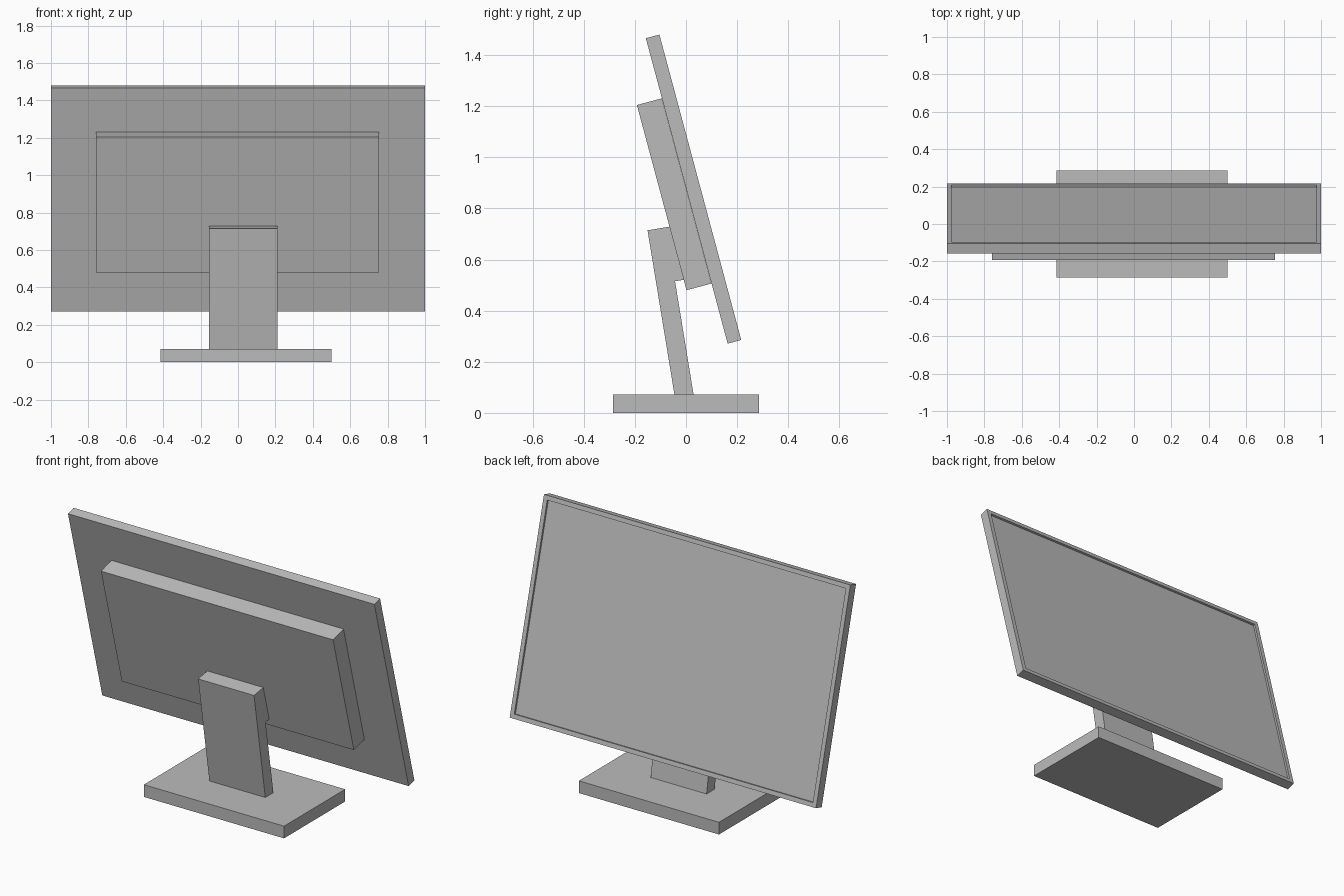
import bpy
import bmesh
from math import radians, sin, cos

cube = bpy.data.objects.get("Cube")
if cube:
    bpy.data.objects.remove(cube, do_unlink=True)

GREY = (0.5, 0.5, 0.5, 1)
grey = bpy.data.materials.new("plain_grey")
grey.use_nodes = True
grey.diffuse_color = GREY
grey.node_tree.nodes["Principled BSDF"].inputs["Base Color"].default_value = GREY


def prism(name, profile, x0, x1, origin=(0, 0), lean=0, recess=None):
    """Extrude a (depth, height) profile along x, leaning its top towards -y.
    recess = (rim, depth) sinks the largest +y face behind a rim."""
    c, s = cos(radians(lean)), sin(radians(lean))
    bm = bmesh.new()
    face = bm.faces.new([
        bm.verts.new((x0, origin[0] + t * c - h * s, origin[1] + t * s + h * c))
        for t, h in profile])
    out = bmesh.ops.extrude_face_region(bm, geom=[face])
    moved = [g for g in out["geom"] if isinstance(g, bmesh.types.BMVert)]
    bmesh.ops.translate(bm, verts=moved, vec=(x1 - x0, 0, 0))
    bmesh.ops.recalc_face_normals(bm, faces=bm.faces)
    if recess:
        rim, depth = recess
        bm.normal_update()
        front = max(bm.faces, key=lambda f: f.normal.y)
        # Step the face inwards, then push it straight back
        bmesh.ops.inset_region(bm, faces=[front], thickness=rim)
        out = bmesh.ops.extrude_face_region(bm, geom=[front])
        moved = [g for g in out["geom"] if isinstance(g, bmesh.types.BMVert)]
        bmesh.ops.translate(bm, verts=moved, vec=(0, -depth * c, -depth * s))
        if front.is_valid:
            bmesh.ops.delete(bm, geom=[front], context="FACES_ONLY")
        bmesh.ops.recalc_face_normals(bm, faces=bm.faces)
    mesh = bpy.data.meshes.new(name)
    bm.to_mesh(mesh)
    bm.free()
    mesh.materials.append(grey)
    obj = bpy.data.objects.new(name, mesh)
    bpy.context.collection.objects.link(obj)
    return obj


def rect(depth, height):
    return [(0, 0), (depth, 0), (depth, height), (0, height)]


# Flat foot on the ground
prism("base", rect(0.57, 0.072), -0.415, 0.5, origin=(-0.285, 0))

# Leaning post with a thicker head that plugs into the housing
post = [(0, -0.03), (0.074, -0.03), (0.074, 0.439),
        (0.13, 0.439), (0.13, 0.653), (0, 0.653)]
prism("stand", post, -0.155, 0.21, origin=(-0.045, 0.07), lean=9.3)

# Housing behind the screen
prism("rear_housing", rect(0.101, 0.75), -0.76, 0.755,
      origin=(0.002, 0.48), lean=15)

# Display panel with a sunken screen inside a thin bezel
prism("display_panel", rect(0.055, 1.237), -1, 1,
      origin=(0.163, 0.271), lean=15, recess=(0.036, 0.012))
